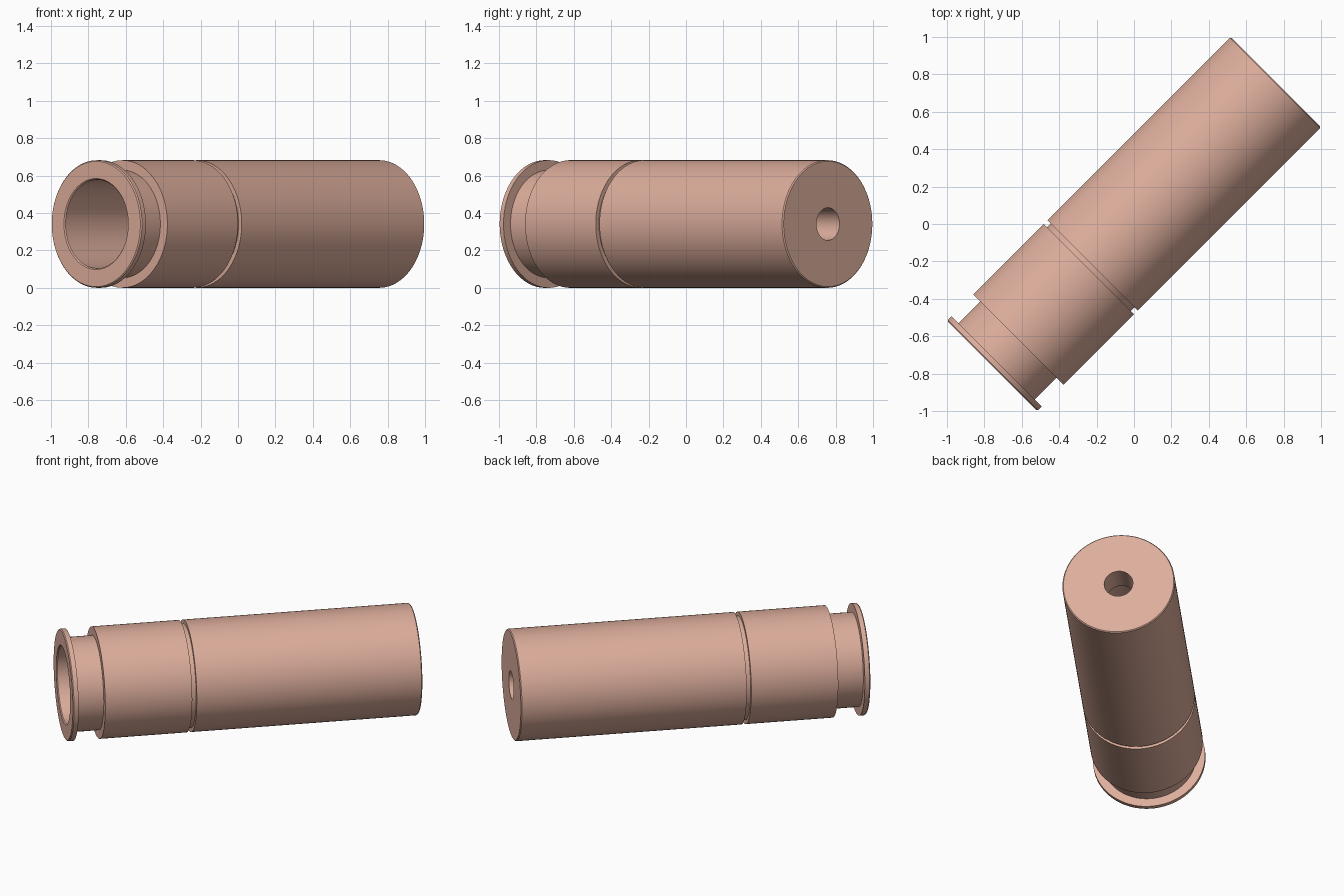
import bpy, bmesh, math
from mathutils import Matrix, Vector

if "Cube" in bpy.data.objects:
    bpy.data.objects.remove(bpy.data.objects["Cube"])

SIDES = 128
R = 0.341            # outer radius
H = 1.073            # half length along the axis
C = 0.006            # small end chamfer

# Closed section (distance along axis, radius): outside first, then the bore
profile = [
    # rim flange
    (-H, R - C), (-H + C, R), (-1.038, R),
    # narrow neck behind the rim
    (-1.038, 0.288), (-0.875, 0.288),
    # short body and thin groove
    (-0.875, R), (-0.341, R), (-0.341, 0.317), (-0.313, 0.317),
    # long body and closed end
    (-0.313, R), (H - C, R), (H, R - C),
    # small hole through the end wall
    (H, 0.087), (H - 0.178, 0.087),
    # wide bore open at the rim end
    (H - 0.178, 0.237), (-H + C, 0.237), (-H, 0.237 + C),
]


def lathe(name, section):
    """Spin a closed section around the x axis."""
    bm = bmesh.new()
    rings = []
    for i in range(SIDES):
        a = 2 * math.pi * i / SIDES
        rings.append([bm.verts.new((s, r * math.cos(a), r * math.sin(a)))
                      for s, r in section])
    n = len(section)
    for i in range(SIDES):
        a, b = rings[i], rings[(i + 1) % SIDES]
        for j in range(n):
            k = (j + 1) % n
            bm.faces.new((a[j], a[k], b[k], b[j]))
    bmesh.ops.recalc_face_normals(bm, faces=bm.faces)
    # lay the axis diagonally and rest it on the ground
    bm.transform(Matrix.Translation(Vector((0, 0, R)))
                 @ Matrix.Rotation(math.radians(45), 4, 'Z'))
    mesh = bpy.data.meshes.new(name)
    bm.to_mesh(mesh)
    bm.free()
    obj = bpy.data.objects.new(name, mesh)
    bpy.context.collection.objects.link(obj)
    return obj


casing = lathe("hollow_casing", profile)

# Copper-pink finish
mat = bpy.data.materials.new("copper_pink")
mat.diffuse_color = (0.72, 0.42, 0.33, 1)
mat.use_nodes = True
mat.node_tree.nodes["Principled BSDF"].inputs["Base Color"].default_value = mat.diffuse_color
casing.data.materials.append(mat)

bpy.context.view_layer.objects.active = casing
casing.select_set(True)
bpy.ops.object.shade_smooth_by_angle(angle=math.radians(30))
